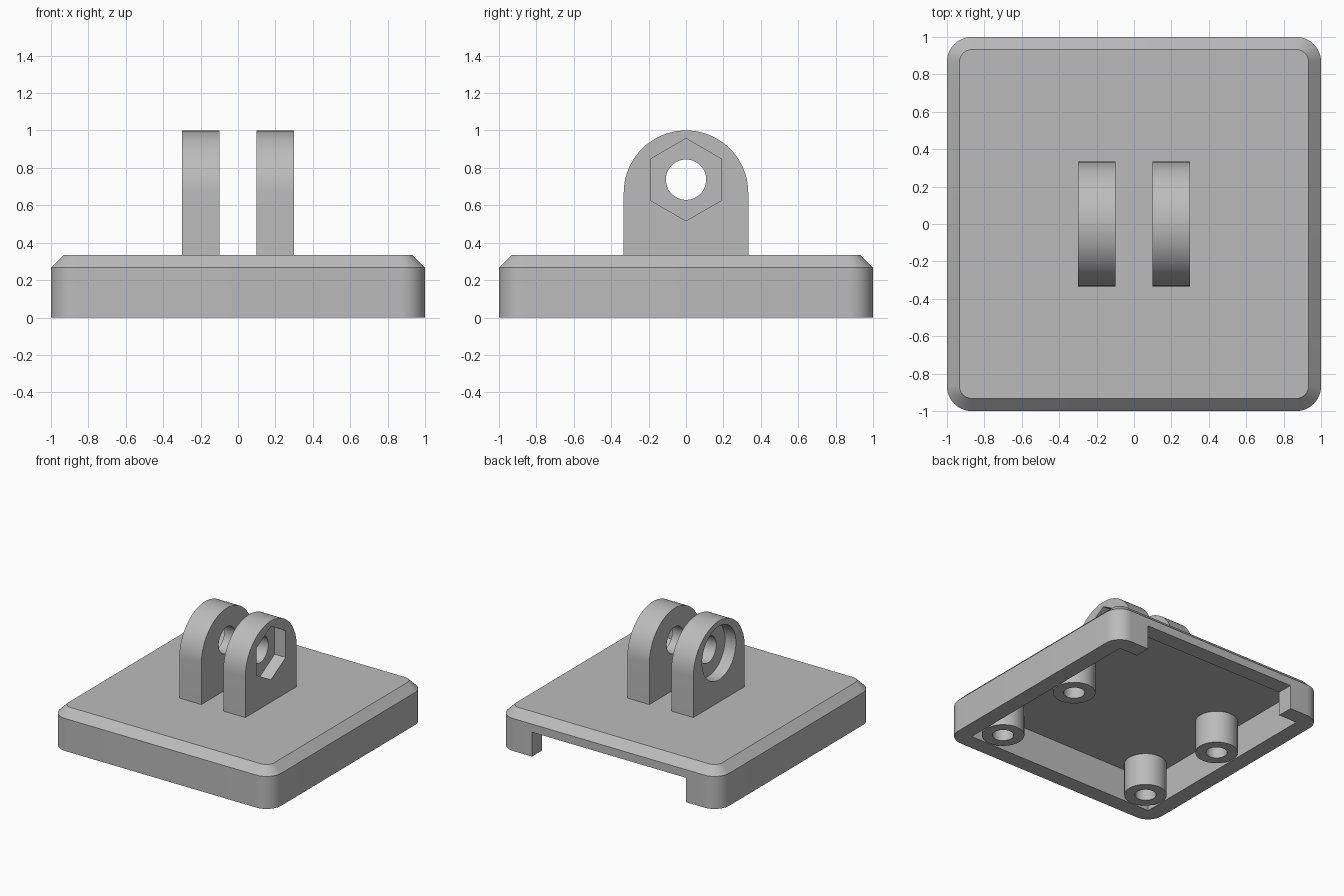
import bpy
import bmesh
from math import sin, cos, pi, radians
from mathutils import Matrix

if "Cube" in bpy.data.objects:
    bpy.data.objects.remove(bpy.data.objects["Cube"])

grey = bpy.data.materials.new("plain grey")
grey.use_nodes = True
grey.diffuse_color = (0.5, 0.5, 0.5, 1)
grey.node_tree.nodes["Principled BSDF"].inputs["Base Color"].default_value = (0.5, 0.5, 0.5, 1)


def make_object(name, bm):
    bmesh.ops.recalc_face_normals(bm, faces=bm.faces[:])
    mesh = bpy.data.meshes.new(name)
    bm.to_mesh(mesh)
    bm.free()
    mesh.materials.append(grey)
    obj = bpy.data.objects.new(name, mesh)
    bpy.context.collection.objects.link(obj)
    return obj


def loft(name, rings):
    """Join matching rings of points and cap both ends."""
    bm = bmesh.new()
    loops = [[bm.verts.new(p) for p in ring] for ring in rings]
    n = len(loops[0])
    for low, high in zip(loops, loops[1:]):
        for i in range(n):
            j = (i + 1) % n
            bm.faces.new((low[i], low[j], high[j], high[i]))
    bm.faces.new(loops[0])
    bm.faces.new(loops[-1])
    return make_object(name, bm)


def box(name, low, high):
    bm = bmesh.new()
    bmesh.ops.create_cube(bm, size=1)
    for v in bm.verts:
        v.co = [(a + b) / 2 + c * (b - a) for a, b, c in zip(low, high, v.co)]
    return make_object(name, bm)


def upright_cylinder(name, x, y, z0, z1, radius):
    bm = bmesh.new()
    bmesh.ops.create_cone(bm, cap_ends=True, segments=48, radius1=radius, radius2=radius,
                          depth=z1 - z0, matrix=Matrix.Translation((x, y, (z0 + z1) / 2)))
    return make_object(name, bm)


def prism_along_x(name, x0, x1, outline):
    return loft(name, [[(x, y, z) for y, z in outline] for x in (x0, x1)])


def circle(radius, z, sides):
    """Outline in y and z, with one point straight up."""
    return [(radius * sin(2 * pi * i / sides), z + radius * cos(2 * pi * i / sides))
            for i in range(sides)]


def cut(obj, *cutters):
    for cutter in cutters:
        cutter.hide_render = True
        mod = obj.modifiers.new("cut", 'BOOLEAN')
        mod.operation = 'DIFFERENCE'
        mod.solver = 'EXACT'
        mod.object = cutter
        bpy.context.view_layer.objects.active = obj
        bpy.ops.object.modifier_apply(modifier=mod.name)
        bpy.data.objects.remove(cutter)


def smooth(obj):
    bpy.ops.object.select_all(action='DESELECT')
    obj.select_set(True)
    bpy.context.view_layer.objects.active = obj
    bpy.ops.object.shade_smooth_by_angle(angle=radians(30))


def rounded_square(half, radius, z, steps=12):
    ring = []
    for k, (sx, sy) in enumerate([(1, 1), (-1, 1), (-1, -1), (1, -1)]):
        for i in range(steps + 1):
            a = pi / 2 * (k + i / steps)
            ring.append((sx * (half - radius) + radius * cos(a),
                         sy * (half - radius) + radius * sin(a), z))
    return ring


# Base cover: chamfered rounded square, hollow below, open slot at the back
TOP, CEILING, INNER = 0.333, 0.267, 0.867
base = loft("base_cover", [rounded_square(1, 0.133, 0),
                           rounded_square(1, 0.133, CEILING),
                           rounded_square(0.933, 0.067, TOP)])
cut(base,
    box("cavity", (-INNER, -INNER, -0.1), (INNER, INNER, CEILING)),
    box("back_slot", (-0.7, 0.8, -0.1), (0.7, 1.1, 0.2)))
smooth(base)

# Four hollow screw posts under the cover
for side, x in (("left", 0.7), ("right", -0.7)):
    for end, y in (("front", -0.7), ("back", 0.133)):
        post = upright_cylinder(f"{end}_{side}_screw_post", x, y, 0, 0.28, 0.16)
        cut(post, upright_cylinder("screw_hole", x, y, -0.1, CEILING, 0.08))
        smooth(post)

# Two hinge lugs with a bolt hole: hexagonal nut pocket left, round pocket right
ARCH, BOLT = 0.333, 0.737
arch = [(ARCH * cos(pi * i / 40), 1 - ARCH + ARCH * sin(pi * i / 40)) for i in range(41)]
arch += [(-ARCH, 0.31), (ARCH, 0.31)]
for side, s, sides in (("left", 1, 6), ("right", -1, 48)):
    lug = prism_along_x(f"{side}_hinge_lug", s * 0.1, s * 0.3, arch)
    cut(lug,
        prism_along_x("bolt_hole", 0, s * 0.4, circle(0.108, BOLT, 48)),
        prism_along_x("pocket", s * 0.2, s * 0.4, circle(0.22, BOLT, sides)))
    smooth(lug)
